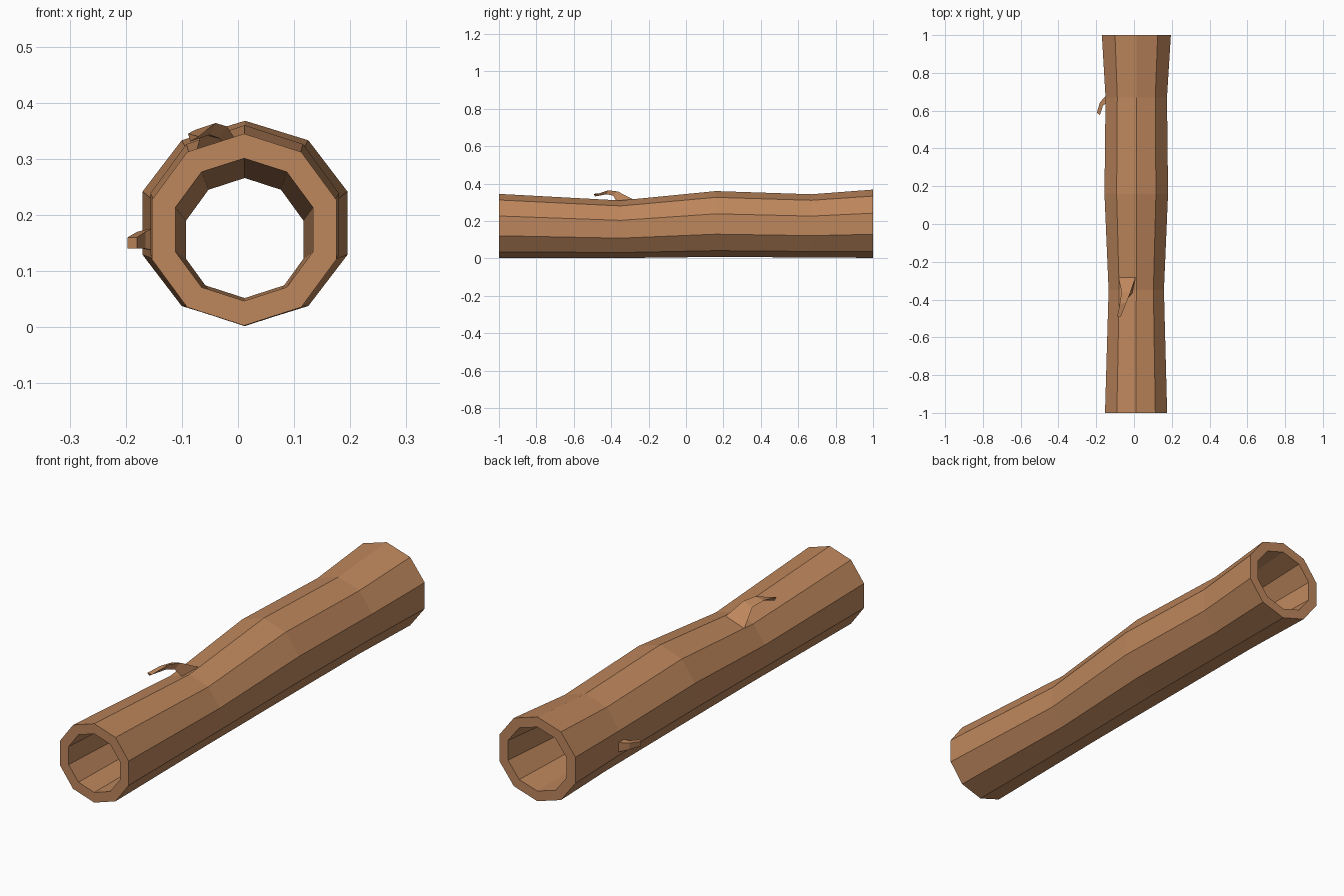
import bpy, bmesh, math

if "Cube" in bpy.data.objects:
    bpy.data.objects.remove(bpy.data.objects["Cube"])

wood = bpy.data.materials.new("bark brown")
wood.diffuse_color = (0.51, 0.24, 0.107, 1)
wood.use_nodes = True
wood.node_tree.nodes["Principled BSDF"].inputs["Base Color"].default_value = wood.diffuse_color


def make_object(name, bm):
    bmesh.ops.recalc_face_normals(bm, faces=bm.faces)
    mesh = bpy.data.meshes.new(name)
    bm.to_mesh(mesh)
    bm.free()
    mesh.materials.append(wood)
    obj = bpy.data.objects.new(name, mesh)
    bpy.context.collection.objects.link(obj)
    return obj


def bridge(bm, a, b):
    n = len(a)
    for i in range(n):
        j = (i + 1) % n
        bm.faces.new((a[i], a[j], b[j], b[i]))


# Hollow log: ten-sided rings (y, centre x, centre z, radius x, radius z)
SIDES, WALL = 10, 0.044
RINGS = [(-1.0, 0.011, 0.174, 0.173, 0.171),
         (-0.35, 0.012, 0.156, 0.154, 0.154),
         (0.16, 0.012, 0.184, 0.177, 0.176),
         (0.67, 0.012, 0.174, 0.171, 0.169),
         (1.0, 0.0125, 0.1855, 0.192, 0.1825)]

bm = bmesh.new()


def ring(y, cx, cz, rx, rz):
    angles = [2 * math.pi * i / SIDES for i in range(SIDES)]
    return [bm.verts.new((cx + rx * math.sin(a), y, cz + rz * math.cos(a))) for a in angles]


outer = [ring(*r) for r in RINGS]
inner = [ring(y, cx, cz, rx - WALL, rz - WALL) for y, cx, cz, rx, rz in RINGS]
loops = outer + inner[::-1]
for k in range(len(loops)):
    bridge(bm, loops[k], loops[(k + 1) % len(loops)])
make_object("hollow_log", bm)


# Bent twigs: lofted through a few small cross-sections
def twig(name, sections):
    bm = bmesh.new()
    rings = [[bm.verts.new(p) for p in s] for s in sections]
    for a, b in zip(rings, rings[1:]):
        bridge(bm, a, b)
    bm.faces.new(rings[0])
    bm.faces.new(rings[-1])
    make_object(name, bm)


twig("top_twig", [
    [(-0.082, -0.283, 0.286), (0.008, -0.283, 0.316), (-0.010, -0.370, 0.303)],
    [(-0.066, -0.360, 0.345), (-0.020, -0.365, 0.358), (-0.032, -0.390, 0.336)],
    [(-0.076, -0.425, 0.352), (-0.040, -0.415, 0.364), (-0.050, -0.425, 0.343)],
    [(-0.089, -0.493, 0.345), (-0.070, -0.490, 0.340), (-0.085, -0.487, 0.331)]])

twig("side_twig", [
    [(-0.148, 0.680, 0.178), (-0.148, 0.680, 0.136), (-0.148, 0.640, 0.136), (-0.148, 0.640, 0.178)],
    [(-0.180, 0.645, 0.170), (-0.180, 0.645, 0.142), (-0.165, 0.625, 0.140), (-0.165, 0.625, 0.170)],
    [(-0.197, 0.588, 0.160), (-0.197, 0.588, 0.140), (-0.180, 0.577, 0.140), (-0.180, 0.577, 0.160)]])
